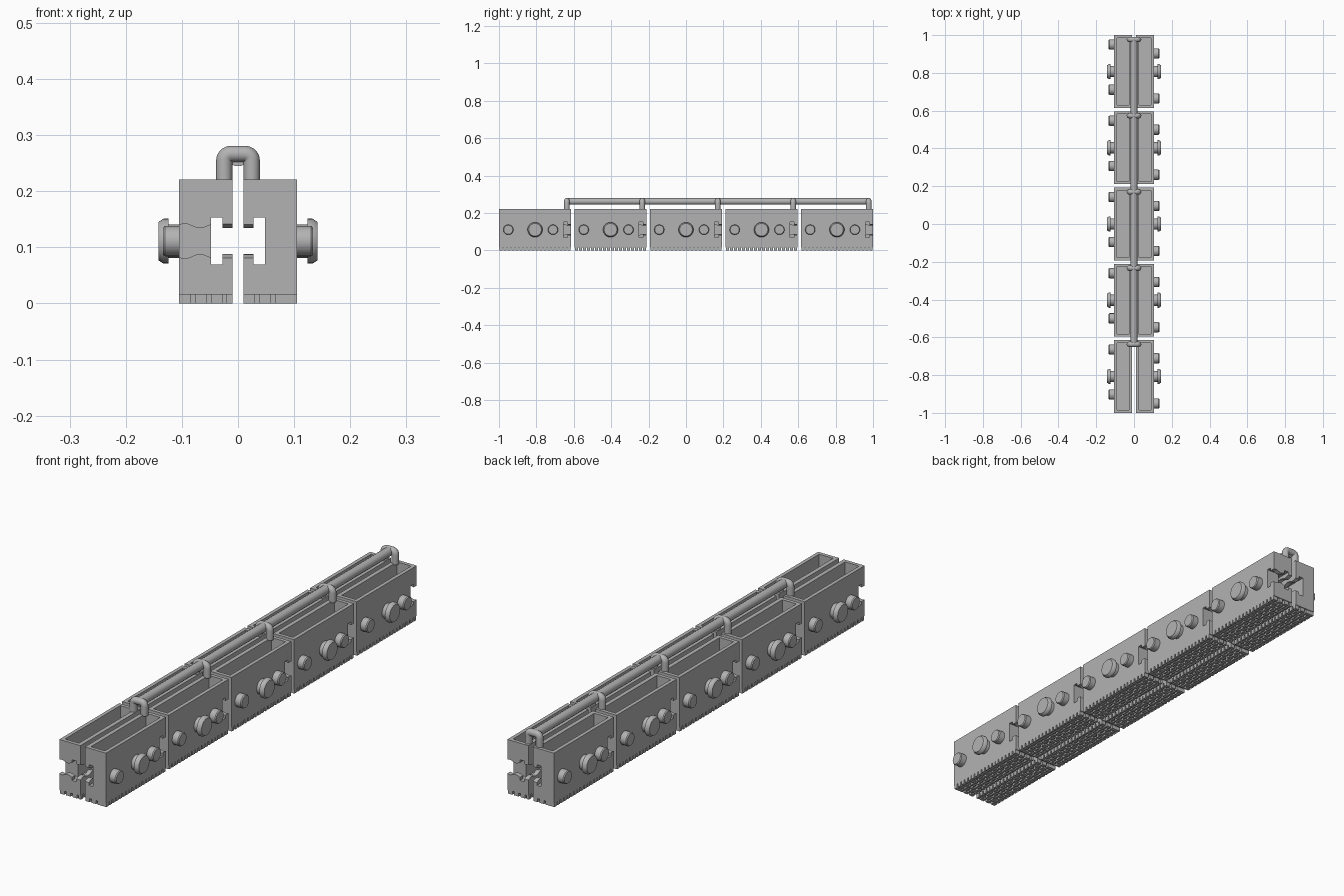
import bpy, bmesh, math
from mathutils import Matrix

old = bpy.data.objects.get("Cube")
if old:
    bpy.data.objects.remove(old, do_unlink=True)

HALF_L, PITCH, COUNT = 0.193, 0.4035, 5
AXIS_Z = 0.111
WALL_TOP = 0.221

mat = bpy.data.materials.new("plain_grey")
mat.use_nodes = True
GREY = (0.45, 0.45, 0.45, 1)
mat.diffuse_color = GREY
mat.node_tree.nodes["Principled BSDF"].inputs["Base Color"].default_value = GREY


def add_box(bm, x, y, z):
    """Box from three (low, high) ranges."""
    size = [b - a for a, b in (x, y, z)]
    mid = [(a + b) / 2 for a, b in (x, y, z)]
    bmesh.ops.create_cube(bm, size=1, matrix=Matrix.Translation(mid) @ Matrix.Diagonal((*size, 1)))


def add_prism(bm, points, offset):
    """Extrude a closed outline along an offset."""
    face = bm.faces.new([bm.verts.new(p) for p in points])
    out = bmesh.ops.extrude_face_region(bm, geom=[face])["geom"]
    bmesh.ops.translate(bm, vec=offset, verts=[v for v in out if isinstance(v, bmesh.types.BMVert)])


def to_mesh(bm, name):
    bmesh.ops.recalc_face_normals(bm, faces=bm.faces)
    mesh = bpy.data.meshes.new(name)
    bm.to_mesh(mesh)
    bm.free()
    mesh.materials.append(mat)
    return mesh


def place(mesh, name, loc=(0, 0, 0), turn=0.0):
    ob = bpy.data.objects.new(name, mesh)
    ob.location = loc
    ob.rotation_euler.z = turn
    bpy.context.collection.objects.link(ob)
    return ob


def wavy_outline(start, end, steps, period):
    """Slot outline whose upper and lower lips swell and pinch."""
    def opening(t):
        return 0.027 + 0.004 * math.cos(2 * math.pi * (t - start) / period)
    ts = [start + (end - start) * i / steps for i in range(steps + 1)]
    return ([(t, AXIS_Z + opening(t)) for t in ts]
            + [(t, AXIS_Z - opening(t)) for t in reversed(ts)])


# Half body: open trough with an inner channel and an end slot
def half_body():
    bm = bmesh.new()
    add_box(bm, (0.01, 0.105), (-HALF_L, HALF_L), (0.016, WALL_TOP))
    body = place(to_mesh(bm, "body_blank"), "body_blank")
    slot_z = (0.069, 0.153)
    cutters = []

    def cutter(build):
        cut = bmesh.new()
        build(cut)
        ob = place(to_mesh(cut, "cutter"), "cutter")
        ob.hide_render = True
        cutters.append(ob)
        mod = body.modifiers.new("cut", "BOOLEAN")
        mod.operation, mod.object, mod.solver = "DIFFERENCE", ob, "EXACT"

    cutter(lambda b: add_box(b, (0.027, 0.09), (-0.178, 0.178), (0.165, 0.3)))
    cutter(lambda b: add_box(b, (0.028, 0.048), (-0.25, 0.25), slot_z))
    cutter(lambda b: add_box(b, (0.04, 0.12), (0.153, 0.173), slot_z))
    cutter(lambda b: add_prism(
        b, [(0, y, z) for y, z in wavy_outline(-0.2, 0.2, 56, 0.057)], (0.035, 0, 0)))
    cutter(lambda b: add_prism(
        b, [(x, 0.165, z) for x, z in wavy_outline(0.04, 0.11, 12, 0.055)], (0, 0.05, 0)))

    graph = bpy.context.evaluated_depsgraph_get()
    mesh = bpy.data.meshes.new_from_object(body.evaluated_get(graph))
    for ob in cutters + [body]:
        bpy.data.objects.remove(ob, do_unlink=True)
    return mesh


# Tread: staggered rows of small blocks under each half
def tread():
    bm = bmesh.new()
    even = [(0.01, 0.03), (0.038, 0.058), (0.066, 0.105)]
    odd = [(0.01, 0.021), (0.027, 0.048), (0.056, 0.076), (0.084, 0.105)]
    rows = 18
    step = 2 * HALF_L / rows
    for i in range(rows):
        y = -HALF_L + step * i
        for span in (odd if i % 2 else even):
            add_box(bm, span, (y + 0.003, y + step - 0.003), (0, 0.018))
    return to_mesh(bm, "tread")


# Pegs: turned profiles of (radius, x), spun about the x axis
def peg(name, profile):
    bm = bmesh.new()
    verts = [bm.verts.new((x, 0, r)) for r, x in profile]
    edges = [bm.edges.new(pair) for pair in zip(verts, verts[1:])]
    bmesh.ops.spin(bm, geom=verts + edges, cent=(0, 0, 0), axis=(1, 0, 0),
                   angle=2 * math.pi, steps=28)
    bmesh.ops.remove_doubles(bm, verts=bm.verts, dist=1e-5)
    return to_mesh(bm, name)


def smooth(ob):
    bpy.ops.object.select_all(action="DESELECT")
    ob.select_set(True)
    bpy.context.view_layer.objects.active = ob
    bpy.ops.object.shade_smooth_by_angle(angle=math.radians(35))


body_mesh = half_body()
tread_mesh = tread()
small_peg = peg("small_peg", [(0.027, 0.1), (0.027, 0.13), (0.024, 0.134), (0, 0.134)])
large_peg = peg("large_peg", [(0.03, 0.1), (0.03, 0.124), (0.04, 0.124), (0.04, 0.133),
                              (0.034, 0.142), (0.028, 0.142), (0, 0.142)])


# Rail pieces: bevelled curves
def tube(name, points, radius, corner=None):
    curve = bpy.data.curves.new(name, "CURVE")
    curve.dimensions = "3D"
    curve.bevel_depth, curve.bevel_resolution = radius, 5
    curve.use_fill_caps = True
    spline = curve.splines.new("POLY")
    spline.points.add(len(points) - 1)
    for p, co in zip(spline.points, points):
        p.co = (*co, 1)
    curve.materials.append(mat)
    return place(curve, name)


def bracket_path(y):
    """Upside-down U with rounded corners."""
    x, top, r = 0.0245, 0.2665, 0.012
    arc = [math.radians(a) for a in range(0, 91, 18)]
    side = [(x, y, WALL_TOP - 0.004)] + [
        (x - r + r * math.cos(a), y, top - r + r * math.sin(a)) for a in arc]
    return side + [(-px, py, pz) for px, py, pz in reversed(side)]


first_peg = None
for i in range(COUNT):
    cy = (i - (COUNT - 1) / 2) * PITCH
    for side, turn in (("left", 0.0), ("right", math.pi)):
        sign = 1 if turn == 0 else -1
        place(body_mesh, f"{side}_trough_{i + 1}", (0, cy, 0), turn)
        place(tread_mesh, f"{side}_tread_{i + 1}", (0, cy, 0), turn)
        for label, mesh, dy in (("rear_peg", small_peg, 0.096), ("hub_peg", large_peg, 0),
                                ("front_peg", small_peg, -0.143)):
            ob = place(mesh, f"{side}_{label}_{i + 1}", (0, cy + sign * dy, AXIS_Z), turn)
            if i == 0 and turn == 0:
                smooth(ob)
    bracket = tube(f"rail_bracket_{i + 1}", bracket_path(cy + 0.17), 0.0145)

# Long rail joining all brackets
end = (COUNT - 1) / 2 * PITCH
rail = tube("long_rail", [(0, -end + 0.17, 0.262), (0, end + 0.17, 0.262)], 0.018)
